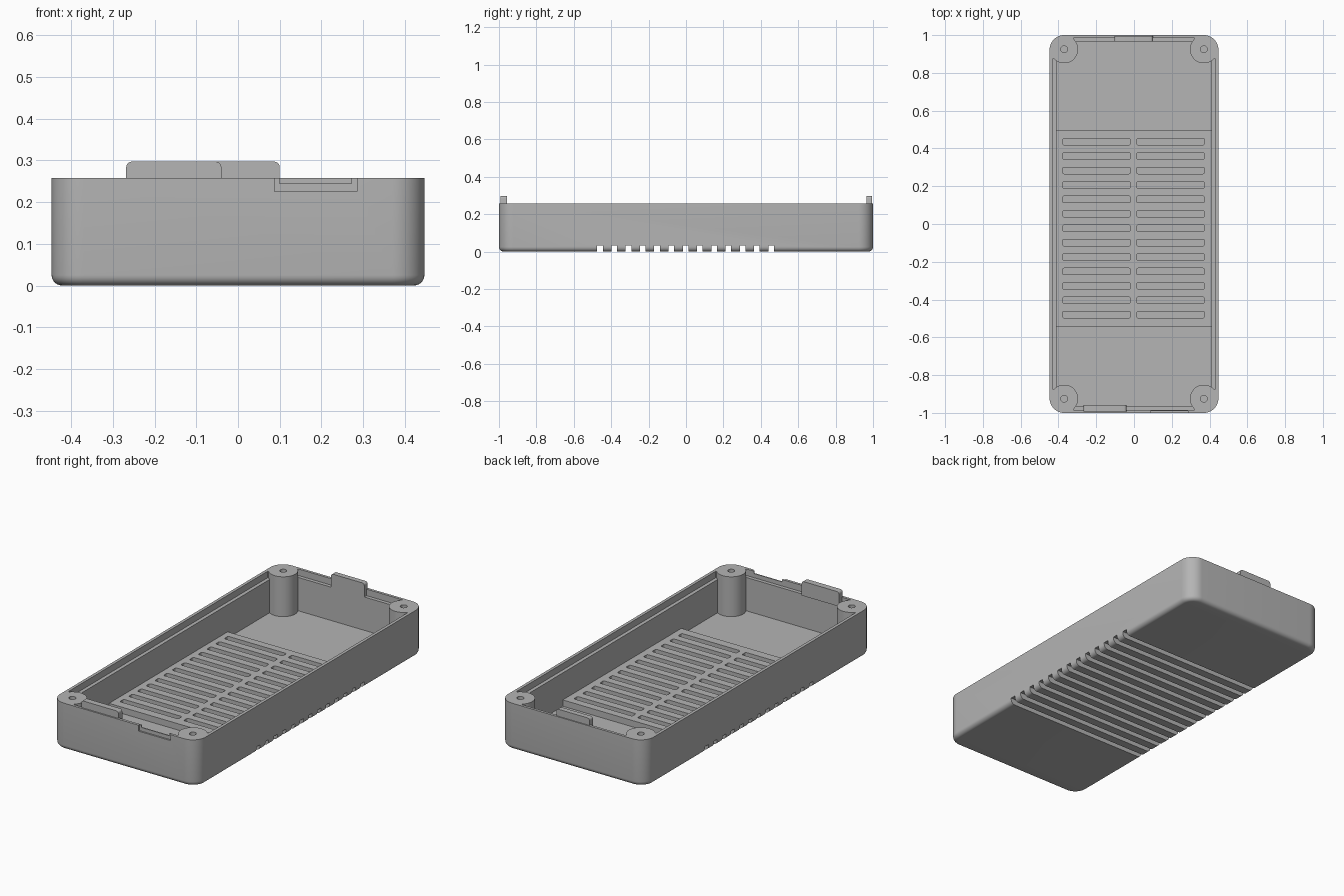
import bpy, bmesh, math

default_cube = bpy.data.objects.get("Cube")
if default_cube:
    bpy.data.objects.remove(default_cube, do_unlink=True)

# One plain plastic
GREY = (0.46, 0.46, 0.46, 1)
plastic = bpy.data.materials.new("grey_plastic")
plastic.use_nodes = True
plastic.diffuse_color = GREY
plastic.node_tree.nodes["Principled BSDF"].inputs["Base Color"].default_value = GREY

RIM = 0.258      # height of the rim
FLOOR = 0.037    # top of the floor
LEDGE = 0.222    # step inside the rim
HALF_W = 0.447


def make_object(name, bm):
    bmesh.ops.recalc_face_normals(bm, faces=bm.faces)
    mesh = bpy.data.meshes.new(name)
    bm.to_mesh(mesh)
    bm.free()
    mesh.materials.append(plastic)
    obj = bpy.data.objects.new(name, mesh)
    bpy.context.collection.objects.link(obj)
    return obj


def add_box(bm, x, y, z, radius=0, axis=2, top_only=False):
    """Box between three ranges, optionally rounding the edges along one axis."""
    verts = bmesh.ops.create_cube(bm, size=1)["verts"]
    for v in verts:
        v.co = [lo if c < 0 else hi for c, (lo, hi) in zip(v.co, (x, y, z))]
    if radius:
        edges = set()
        for v in verts:
            for e in v.link_edges:
                d = e.verts[0].co - e.verts[1].co
                if abs(d[axis]) > d.length * 0.99:
                    if not top_only or e.verts[0].co.z > sum(z) / 2:
                        edges.add(e)
        bmesh.ops.bevel(bm, geom=list(edges), offset=radius, segments=6,
                        profile=0.5, affect='EDGES')


def add_cylinder(bm, x, y, z0, z1, r, sides):
    verts = bmesh.ops.create_cone(bm, cap_ends=True, segments=sides, radius1=r,
                                  radius2=r, depth=z1 - z0)["verts"]
    bmesh.ops.translate(bm, verts=verts, vec=(x, y, (z0 + z1) / 2))


def combine(target, bm, operation):
    tool = make_object("tool", bm)
    tool.hide_render = True
    mod = target.modifiers.new("combine", 'BOOLEAN')
    mod.operation = operation
    mod.solver = 'EXACT'
    mod.object = tool
    bpy.context.view_layer.objects.active = target
    bpy.ops.object.modifier_apply(modifier=mod.name)
    bpy.data.objects.remove(tool, do_unlink=True)


def cut_boxes(target, *boxes):
    for box in boxes:
        bm = bmesh.new()
        add_box(bm, *box)
        combine(target, bm, 'DIFFERENCE')


# Outer shell: rounded corners, then a rounded bottom edge
bm = bmesh.new()
add_box(bm, (-HALF_W, HALF_W), (-1, 1), (0, RIM))
upright = [e for e in bm.edges if abs(e.verts[0].co.z - e.verts[1].co.z) > 0.1]
bmesh.ops.bevel(bm, geom=upright, offset=0.077, segments=12, profile=0.5, affect='EDGES')
bottom = [e for e in bm.edges if all(v.co.z < 0.001 for v in e.verts)]
bmesh.ops.bevel(bm, geom=bottom, offset=0.025, segments=6, profile=0.5, affect='EDGES')
tray = make_object("tray", bm)

# Cavity and the stepped ledge inside the rim
cut_boxes(tray,
          ((-0.41, 0.41), (-0.965, 0.965), (FLOOR, 0.4)),
          ((-0.43, 0.43), (-0.875, 0.875), (LEDGE, 0.4)),
          ((-0.32, 0.32), (-0.985, 0.985), (LEDGE, 0.4)))

# Raised floor pad
bm = bmesh.new()
add_box(bm, (-0.42, 0.42), (-0.545, 0.495), (0.036, 0.072))
combine(tray, bm, 'UNION')

# Corner screw posts and their holes
posts, holes = bmesh.new(), bmesh.new()
for sx in (-1, 1):
    for sy in (-1, 1):
        add_cylinder(posts, sx * 0.37, sy * 0.925, 0.03, RIM, 0.074, 48)
        add_cylinder(holes, sx * 0.37, sy * 0.925, 0.08, 0.3, 0.018, 20)
combine(tray, posts, 'UNION')
combine(tray, holes, 'DIFFERENCE')

# Grooves across the underside and blind slots in the pad
grooves, slots = bmesh.new(), bmesh.new()
for i in range(13):
    step = i * 0.0763
    y = -0.46 + step
    add_box(grooves, (-0.6, 0.6), (y - 0.015, y + 0.015), (-0.1, 0.033))
    y = -0.48 + step
    for x in ((-0.378, -0.019), (0.014, 0.373)):
        add_box(slots, x, (y - 0.017, y + 0.017), (0.04, 0.1), 0.008)
combine(tray, grooves, 'DIFFERENCE')
combine(tray, slots, 'DIFFERENCE')

# Latch notch in the front rim
cut_boxes(tray,
          ((0.088, 0.285), (-1.1, -0.991), (0.225, 0.4)),
          ((0.1, 0.272), (-1.1, -0.97), (0.245, 0.4)))

# Latch tabs with rounded upper corners
parts = [tray]
for name, x, y in (("front_tab", (-0.268, -0.04), (-0.992, -0.958)),
                   ("back_tab", (-0.104, 0.1), (0.965, 0.994))):
    bm = bmesh.new()
    add_box(bm, x, y, (LEDGE - 0.005, 0.297), 0.013, 1, True)
    parts.append(make_object(name, bm))

# Smooth the rounded parts, keep the edges crisp
bpy.context.view_layer.update()
for part in parts:
    part.select_set(True)
bpy.context.view_layer.objects.active = tray
bpy.ops.object.shade_smooth_by_angle(angle=math.radians(30))
